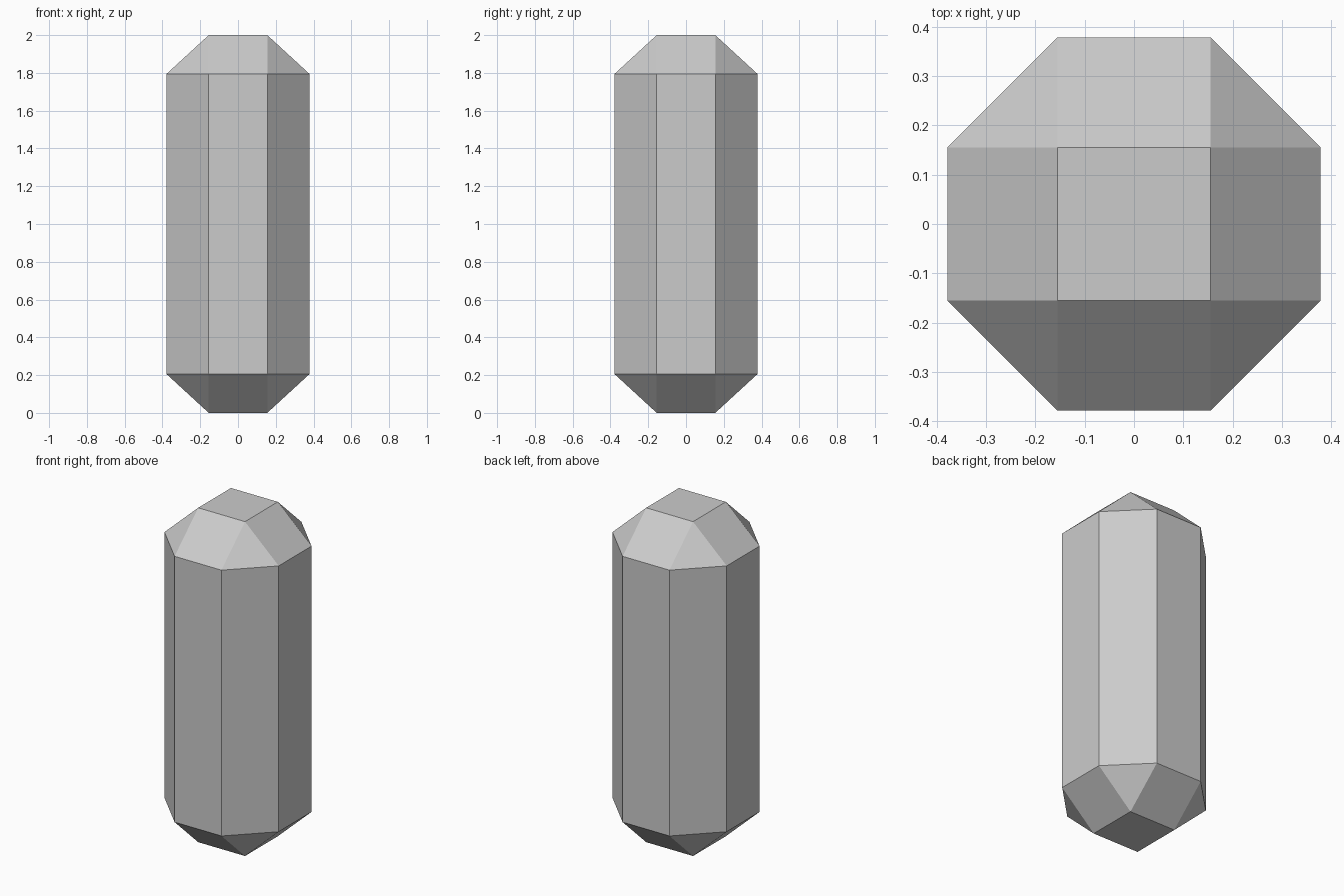
import bpy
import bmesh
from mathutils import Matrix

if "Cube" in bpy.data.objects:
    bpy.data.objects.remove(bpy.data.objects["Cube"])

WIDTH, HEIGHT = 0.756, 2.0
BEVEL = 0.223                # chamfer across x and y
BEVEL_Z = 0.205              # chamfer height at both ends
squash = BEVEL_Z / BEVEL

# Capsule body: tall box with every edge chamfered once, then squashed in z
bm = bmesh.new()
bmesh.ops.create_cube(bm, size=1.0,
                      matrix=Matrix.Diagonal((WIDTH, WIDTH, HEIGHT / squash, 1)))
bmesh.ops.bevel(bm, geom=bm.edges[:], offset=BEVEL, offset_type='OFFSET',
                segments=1, profile=0.5, affect='EDGES', clamp_overlap=False)
bmesh.ops.scale(bm, vec=(1, 1, squash), verts=bm.verts)
bmesh.ops.translate(bm, vec=(0, 0, HEIGHT / 2), verts=bm.verts)
bmesh.ops.recalc_face_normals(bm, faces=bm.faces[:])

mesh = bpy.data.meshes.new("capsule_body")
bm.to_mesh(mesh)
bm.free()
body = bpy.data.objects.new("capsule_body", mesh)
bpy.context.collection.objects.link(body)
